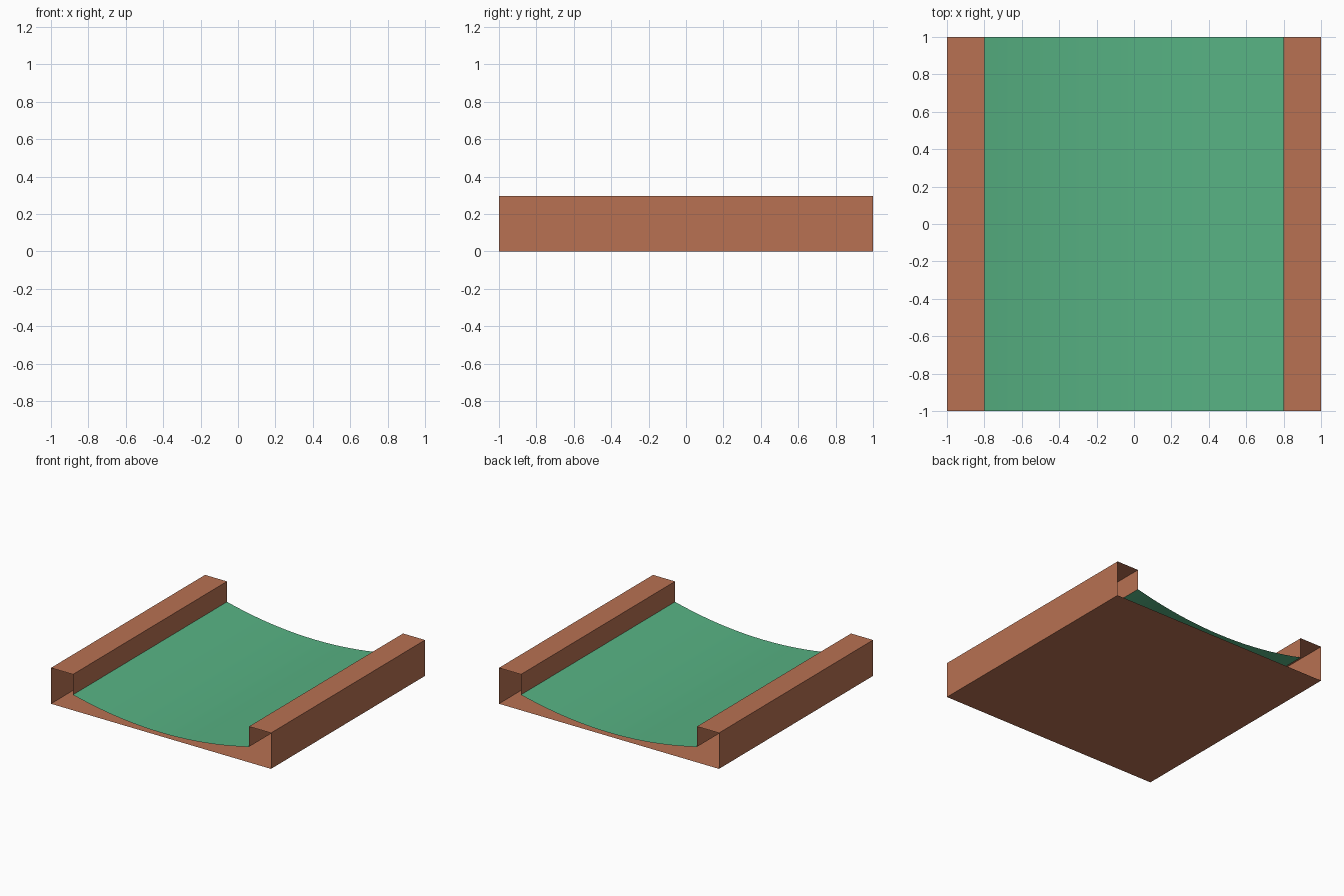
import bpy

if "Cube" in bpy.data.objects:
    bpy.data.objects.remove(bpy.data.objects["Cube"])

HALF, INNER = 1.0, 0.8          # outer half width, inner edge of the rails
TOP, EDGE_Z, LOW_Z = 0.295, 0.127, 0.03


def material(name, rgb):
    mat = bpy.data.materials.new(name)
    mat.diffuse_color = (*rgb, 1.0)
    mat.use_nodes = True
    mat.node_tree.nodes["Principled BSDF"].inputs["Base Color"].default_value = mat.diffuse_color
    return mat


def sweep(name, profile, mat):
    """Open-ended sheet: an (x, z) profile stretched along y."""
    n = len(profile)
    verts = [(x, y, z) for y in (-HALF, HALF) for x, z in profile]
    faces = [(i, i + 1, n + i + 1, n + i) for i in range(n - 1)]
    mesh = bpy.data.meshes.new(name)
    mesh.from_pydata(verts, [], faces)
    mesh.materials.append(mat)
    obj = bpy.data.objects.new(name, mesh)
    bpy.context.collection.objects.link(obj)
    return obj


wood = material("wood_brown", (0.479, 0.165, 0.084))
grass = material("grass_green", (0.095, 0.445, 0.227))

# Hollow wooden tray: rails and floor, open at both ends
sweep("wooden_tray", [(-INNER, EDGE_Z), (-INNER, TOP), (-HALF, TOP), (-HALF, 0),
                      (HALF, 0), (HALF, TOP), (INNER, TOP), (INNER, EDGE_Z)], wood)

# Sagging green lane between the rails
STEPS = 20
xs = [INNER * (2 * i / STEPS - 1) for i in range(STEPS + 1)]
lane = sweep("green_lane",
             [(x, LOW_Z + (EDGE_Z - LOW_Z) * (x / INNER) ** 2) for x in xs], grass)
for poly in lane.data.polygons:
    poly.use_smooth = True
